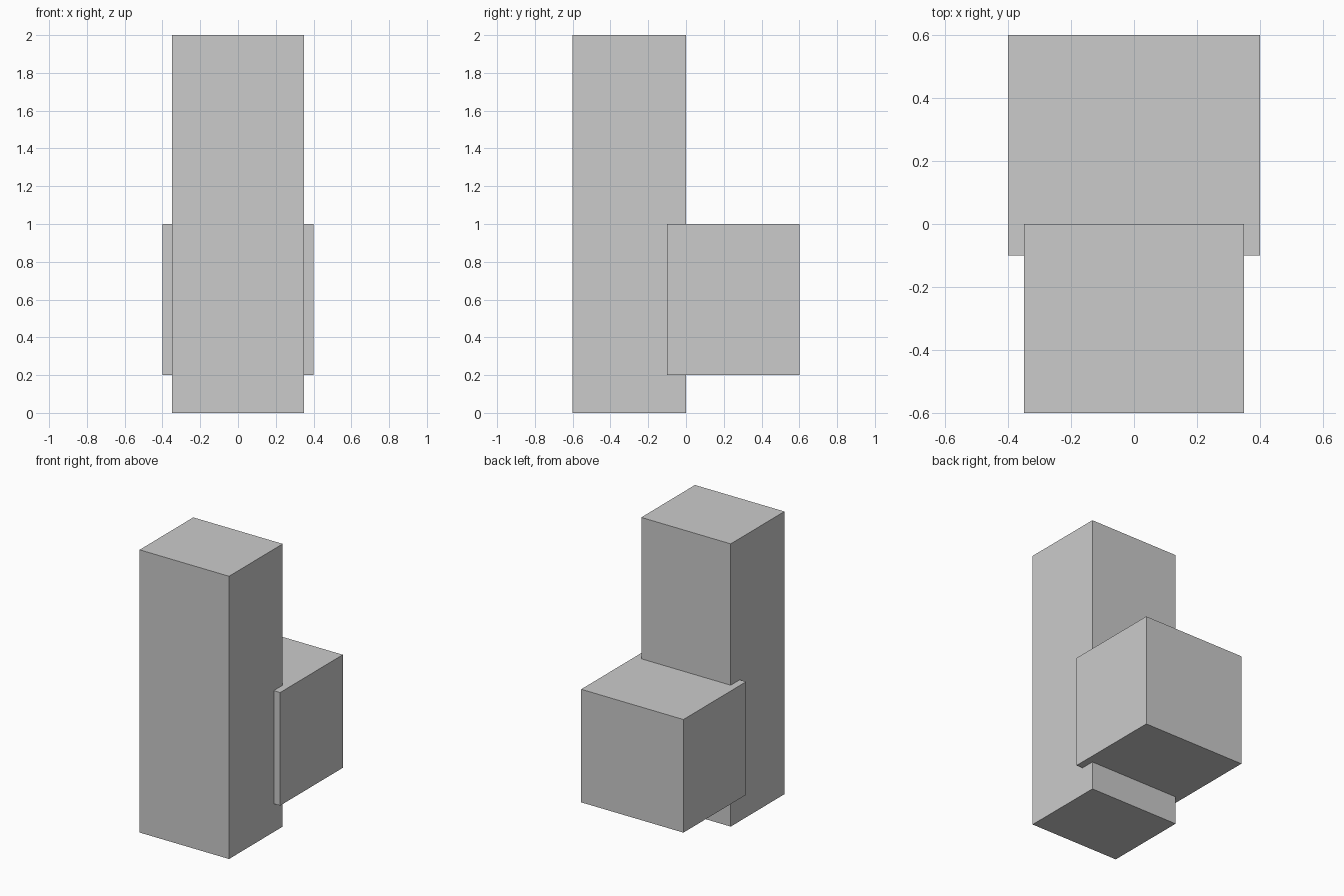
import bpy

if "Cube" in bpy.data.objects:
    bpy.data.objects.remove(bpy.data.objects["Cube"])


def box(name, lo, hi):
    """Add a box spanning two opposite corners."""
    centre = [(a + b) / 2 for a, b in zip(lo, hi)]
    bpy.ops.mesh.primitive_cube_add(size=1, location=centre)
    obj = bpy.context.object
    obj.name = name
    obj.scale = [b - a for a, b in zip(lo, hi)]
    bpy.ops.object.transform_apply(location=False, rotation=False, scale=True)
    return obj


# Tall upright column at the front
box("tall_column", (-0.35, -0.6, 0.0), (0.35, 0.0, 2.0))

# Wider raised block overlapping the back of the column
box("rear_block", (-0.4, -0.1, 0.2), (0.4, 0.6, 1.0))
